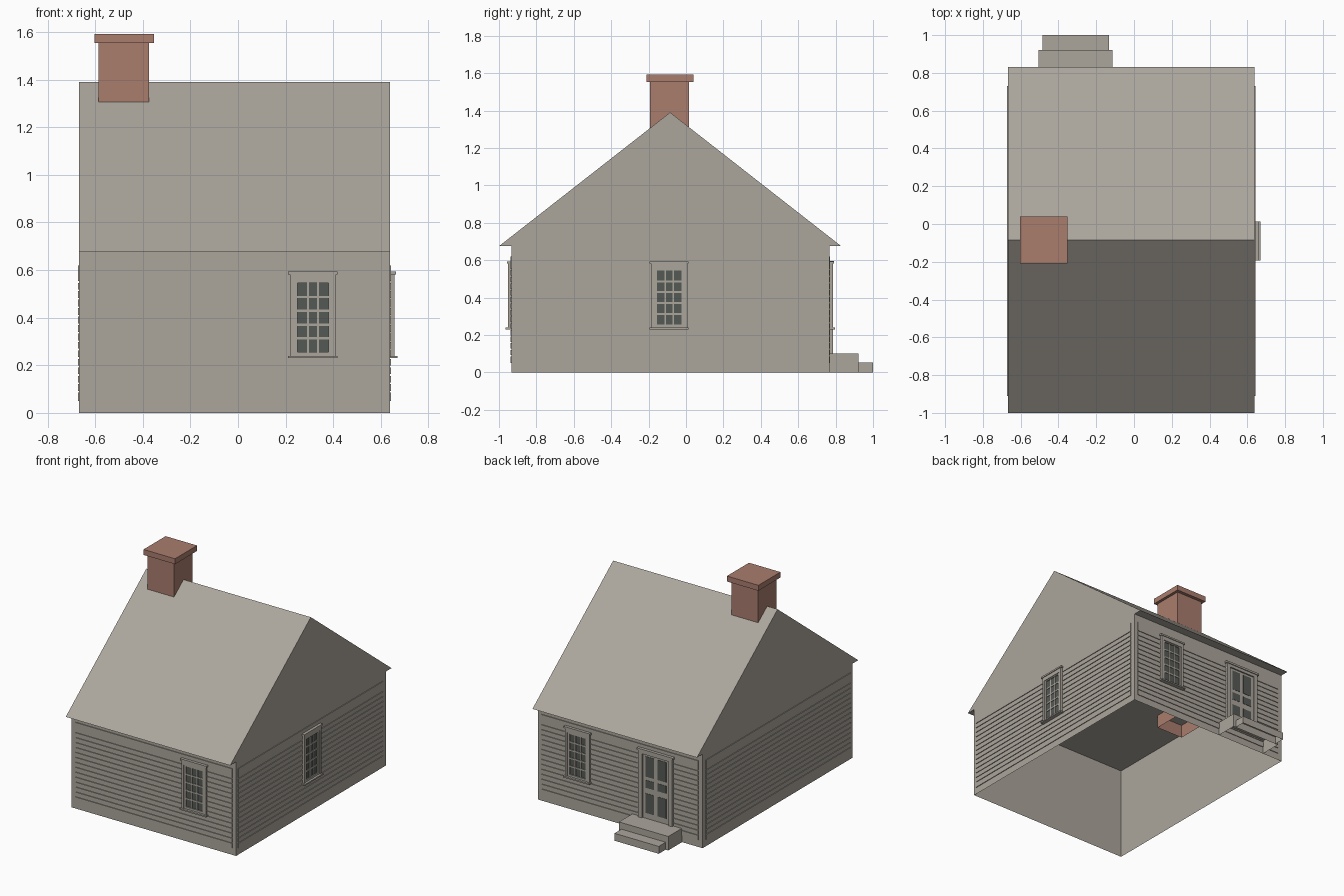
import bpy
import bmesh
from mathutils import Vector

if "Cube" in bpy.data.objects:
    bpy.data.objects.remove(bpy.data.objects["Cube"])


def make_material(name, color):
    m = bpy.data.materials.new(name)
    m.use_nodes = True
    m.diffuse_color = color
    m.node_tree.nodes["Principled BSDF"].inputs["Base Color"].default_value = color
    return m


TAUPE = make_material("weathered_taupe", (0.41, 0.38, 0.335, 1))
BRICK = make_material("brick_red", (0.40, 0.205, 0.155, 1))
GLASS = make_material("dark_glass", (0.09, 0.10, 0.09, 1))

# Outer wall planes
X0, X1, Y0, Y1 = -0.668, 0.638, -0.933, 0.766
EAVE, RIDGE = 0.675, 1.39


def finish(name, bm, mat):
    me = bpy.data.meshes.new(name)
    bm.to_mesh(me)
    bm.free()
    me.materials.append(mat)
    ob = bpy.data.objects.new(name, me)
    bpy.context.scene.collection.objects.link(ob)
    return ob


def add_box(bm, a, b, open_dirs=()):
    """Box between two corners; faces pointing along open_dirs are removed."""
    lo = Vector([min(p, q) for p, q in zip(a, b)])
    hi = Vector([max(p, q) for p, q in zip(a, b)])
    verts = bmesh.ops.create_cube(bm, size=1)["verts"]
    bmesh.ops.scale(bm, vec=hi - lo, verts=verts)
    bmesh.ops.translate(bm, vec=(lo + hi) / 2, verts=verts)
    faces = {f for v in verts for f in v.link_faces}
    for f in faces:
        f.normal_update()
    gone = [f for f in faces if any(f.normal.dot(Vector(d)) > 0.9 for d in open_dirs)]
    bmesh.ops.delete(bm, geom=gone, context="FACES")


def boxes(name, mat, items, open_dirs=()):
    bm = bmesh.new()
    for a, b in items:
        add_box(bm, a, b, open_dirs)
    return finish(name, bm, mat)


def on_wall(side, u, out, z):
    """Point at u along a wall, a distance out from it, at height z."""
    return {"front": (u, Y0 - out, z), "back": (u, Y1 + out, z),
            "left": (X1 + out, u, z), "right": (X0 - out, u, z)}[side]


def wall_boxes(name, mat, side, items):
    """Each item is u0, u1, out0, out1, z0, z1."""
    return boxes(name, mat, [(on_wall(side, u0, o0, z0), on_wall(side, u1, o1, z1))
                             for u0, u1, o0, o1, z0, z1 in items])


DOWN, UP, FRONTWARD = (0, 0, -1), (0, 0, 1), (0, -1, 0)

# House shell, open underneath
boxes("wall_shell", TAUPE, [((X0, Y0, 0), (X1, Y1, EAVE))], (DOWN, UP))

# Gabled roof with flat soffit
bm = bmesh.new()
tri = [bm.verts.new((X0, y, z)) for y, z in ((-1, EAVE), (0.83, EAVE), (-0.085, RIDGE))]
face = bm.faces.new(tri)
new = bmesh.ops.extrude_face_region(bm, geom=[face])["geom"]
bmesh.ops.translate(bm, vec=(X1 - X0, 0, 0),
                    verts=[g for g in new if isinstance(g, bmesh.types.BMVert)])
bmesh.ops.recalc_face_normals(bm, faces=bm.faces)
finish("gable_roof", bm, TAUPE)

# Horizontal siding boards separated by narrow grooves
PITCH, GAP = 0.0355, 0.007
bottoms = [0.05] + [0.092 + PITCH * i for i in range(14)]
tops = [b - GAP for b in bottoms[1:]] + [0.62]
for side, u0, u1 in (("front", -0.635, 0.61), ("back", -0.635, 0.61),
                     ("left", -0.91, 0.73), ("right", -0.91, 0.73)):
    wall_boxes(side + "_siding", TAUPE, side,
               [(u0, u1, 0, 0.005, b, t) for b, t in zip(bottoms, tops)])


# Sash windows
def window(side, c):
    name = side + "_window"
    w, g, z0, z1 = 0.097, 0.065, 0.24, 0.582
    g0, g1 = 0.255, 0.545
    wall_boxes(name + "_casing", TAUPE, side, [
        (c - w, c - g - 0.014, 0, 0.02, z0, z1), (c + g + 0.014, c + w, 0, 0.02, z0, z1),
        (c - w, c + w, 0, 0.02, g1 + 0.008, z1),
        (c - w - 0.007, c + w + 0.007, 0, 0.025, z1, z1 + 0.012),
        (c - w - 0.007, c + w + 0.007, 0, 0.031, z0 - 0.01, z0)])
    bars = [(c - g - 0.014, c - g, 0, 0.015, z0, g1 + 0.008),
            (c + g, c + g + 0.014, 0, 0.015, z0, g1 + 0.008),
            (c - g, c + g, 0, 0.015, z0, g0), (c - g, c + g, 0, 0.015, g1, g1 + 0.008)]
    for i in (1, 2):
        u = c - g + 2 * g * i / 3
        bars.append((u - 0.004, u + 0.004, 0.004, 0.012, g0, g1))
    for i in range(1, 5):
        z = g0 + (g1 - g0) * i / 5
        bars.append((c - g, c + g, 0.004, 0.012, z - 0.005, z + 0.005))
    wall_boxes(name + "_sash", TAUPE, side, bars)
    wall_boxes(name + "_glass", GLASS, side, [(c - g, c + g, 0.002, 0.008, g0, g1)])


window("front", 0.315)
window("back", 0.315)
window("left", -0.09)

# Back door with glazed panels
D = -0.305
wall_boxes("door_casing", TAUPE, "back", [
    (D - 0.135, D - 0.105, 0, 0.02, 0.1, 0.582), (D + 0.105, D + 0.135, 0, 0.02, 0.1, 0.582),
    (D - 0.105, D + 0.105, 0, 0.02, 0.56, 0.582),
    (D - 0.143, D + 0.143, 0, 0.026, 0.582, 0.596)])
wall_boxes("door_leaf", TAUPE, "back", [(D - 0.105, D + 0.105, 0, 0.01, 0.1, 0.56)])
wall_boxes("door_panes", GLASS, "back",
           [(D + s * 0.015, D + s * 0.082, 0.008, 0.012, z0, z1) for s in (-1, 1)
            for z0, z1 in ((0.14, 0.28), (0.32, 0.375), (0.4, 0.545))])

# Door steps, hollow underneath
boxes("upper_step", TAUPE, [((-0.505, Y1, 0), (-0.113, 0.922, 0.1))], (DOWN, FRONTWARD))
boxes("lower_step", TAUPE, [((-0.484, 0.922, 0), (-0.132, 1, 0.053))], (DOWN, FRONTWARD))

# Chimney stack passing through the ceiling, with a cap
boxes("chimney_stack", BRICK, [((-0.585, -0.193, 0.58), (-0.373, 0.017, 1.553))], (DOWN, UP))
boxes("chimney_cap", BRICK, [((-0.603, -0.21, 1.553), (-0.353, 0.04, 1.592))])
